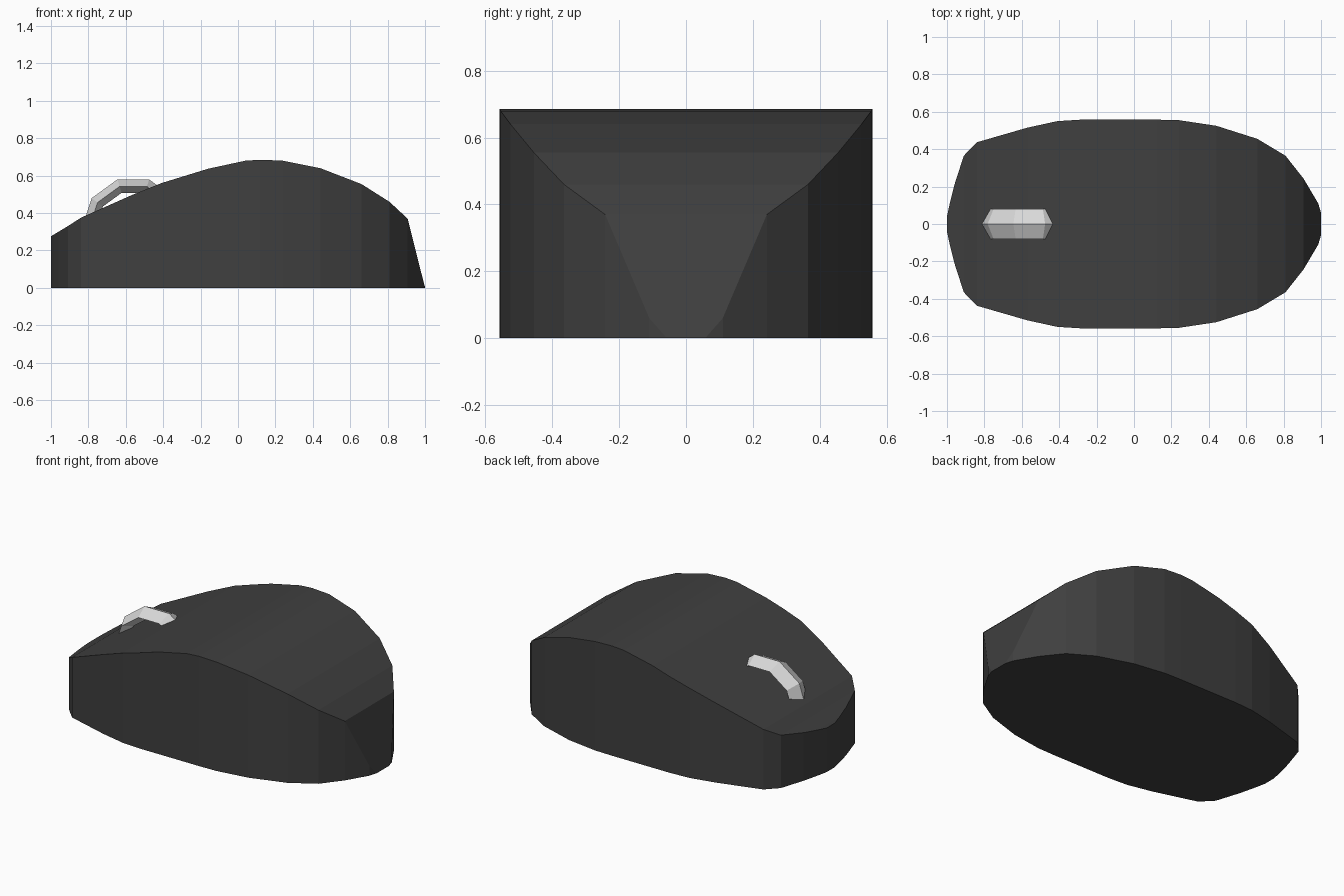
import bpy, math

cube = bpy.data.objects.get("Cube")
if cube:
    bpy.data.objects.remove(cube, do_unlink=True)


def material(name, rgb):
    mat = bpy.data.materials.new(name)
    mat.use_nodes = True
    mat.diffuse_color = (*rgb, 1)
    mat.node_tree.nodes["Principled BSDF"].inputs["Base Color"].default_value = (*rgb, 1)
    return mat


def build(name, verts, faces, mat):
    mesh = bpy.data.meshes.new(name)
    mesh.from_pydata(verts, [], faces)
    mesh.materials.append(mat)
    obj = bpy.data.objects.new(name, mesh)
    bpy.context.collection.objects.link(obj)
    return obj


def loft(name, rings, mat, closed):
    """Skin a row of equal rings, either looped or capped at both ends."""
    n, count = len(rings[0]), len(rings)
    verts = [p for ring in rings for p in ring]
    faces = []
    for i in range(count if closed else count - 1):
        a, b = i * n, (i + 1) % count * n
        for k in range(n):
            m = (k + 1) % n
            faces.append((a + k, a + m, b + m, b + k))
    if not closed:
        faces += [tuple(reversed(range(n))), tuple(range((count - 1) * n, count * n))]
    return build(name, verts, faces, mat)


charcoal = material("charcoal plastic", (0.05, 0.05, 0.05))
pale = material("pale grey rubber", (0.7, 0.7, 0.7))

# Shell: length position, half width, top height
stations = [
    (-1, 0.04, 0.275), (-0.985, 0.11, 0.285), (-0.96, 0.21, 0.3),
    (-0.91, 0.365, 0.33), (-0.84, 0.437, 0.375), (-0.57, 0.515, 0.495),
    (-0.41, 0.55, 0.56), (-0.28, 0.558, 0.6), (-0.16, 0.558, 0.637),
    (0.04, 0.558, 0.68), (0.12, 0.558, 0.685), (0.24, 0.555, 0.68),
    (0.44, 0.525, 0.64), (0.66, 0.455, 0.555), (0.81, 0.365, 0.46),
    (0.907, 0.242, 0.37), (0.985, 0.11, 0.06), (1, 0.06, 0.003),
]
shell = loft("shell", [[(x, -w, 0), (x, w, 0), (x, w, z), (x, -w, z)]
                       for x, w, z in stations], charcoal, False)

# Scroll wheel: ten-sided ring with a diamond cross-section
section = [(0.275, 0), (0.236, 0.08), (0.2, 0), (0.236, -0.08)]
rings = []
for i in range(10):
    a = math.tau * (i / 10)
    rings.append([(-0.56 + r * math.cos(a), y, 0.318 + r * math.sin(a))
                  for r, y in section])
wheel = loft("scroll_wheel", rings, pale, True)

# Consistent outward faces
import bmesh
for obj in (shell, wheel):
    bm = bmesh.new()
    bm.from_mesh(obj.data)
    bmesh.ops.recalc_face_normals(bm, faces=bm.faces)
    bm.to_mesh(obj.data)
    bm.free()
